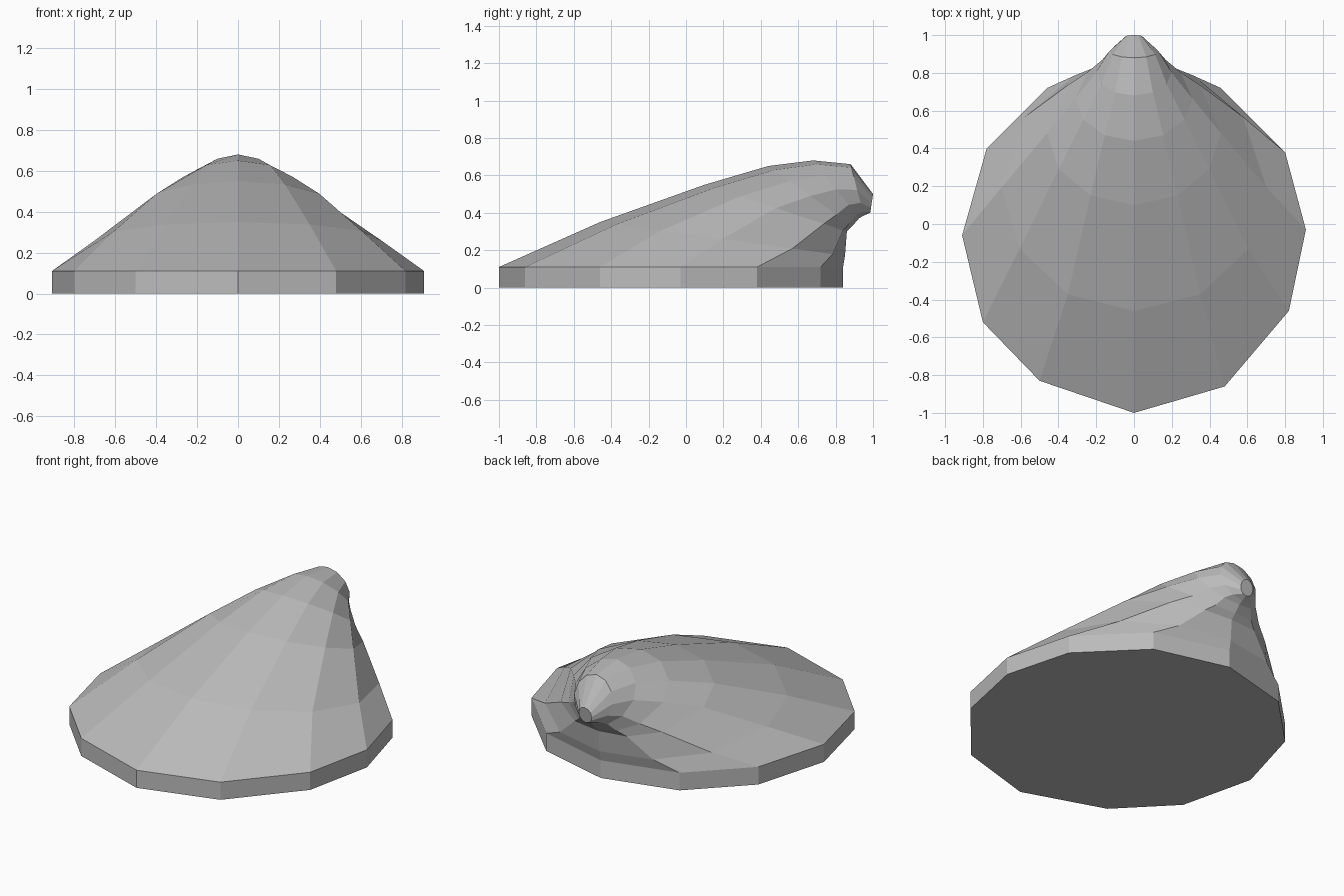
import bpy, bmesh, math

cube = bpy.data.objects.get("Cube")
if cube:
    bpy.data.objects.remove(cube, do_unlink=True)

SIDES = 12

# Single grey material
grey = bpy.data.materials.new("stone_grey")
grey.use_nodes = True
colour = (0.5, 0.5, 0.5, 1)
grey.diffuse_color = colour
grey.node_tree.nodes["Principled BSDF"].inputs["Base Color"].default_value = colour

# Slightly uneven base outline, starting at the front
outline = [(0, -1), (.48, -.86), (.82, -.46), (.91, -.03), (.8, .38), (.46, .72),
           (0, .84), (-.46, .72), (-.78, .4), (-.91, -.06), (-.8, -.52), (-.5, -.83)]

# Leaning rings: upper front (y, z), lower back (y, z), half width, pinch at the back
rings = [
    ((-.46, .35), (.85, .17), .7, .4),
    ((.10, .55), (.86, .30), .46, 1),
    ((.44, .65), (.89, .33), .31, .7),
    ((.68, .68), (.925, .37), .2, .2),
    ((.88, .66), (.95, .385), .13, 0),
    ((1, .5), (.985, .40), .045, 0),
]


def ring_points(front, back, width, pinch):
    points = []
    for i in range(SIDES):
        a = math.tau * i / SIDES
        rear = max(0, -math.cos(a)) * pinch
        t = (1 - math.cos(a)) / 2
        t += .7 * rear * (1 - t)
        x = width * math.sin(a) * (1 - .25 * rear)
        points.append((x, front[0] + t * (back[0] - front[0]),
                       front[1] + t * (back[1] - front[1])))
    return points


# Loft the slab edge, the leaning cone and the snubbed tip
layers = [[(x, y, z) for x, y in outline] for z in (0, .11)]
layers += [ring_points(*r) for r in rings]

bm = bmesh.new()
loops = [[bm.verts.new(p) for p in layer] for layer in layers]
for low, high in zip(loops, loops[1:]):
    for i in range(SIDES):
        j = (i + 1) % SIDES
        bm.faces.new((low[i], low[j], high[j], high[i]))
bm.faces.new(loops[0][::-1])
bm.faces.new(loops[-1])
bmesh.ops.recalc_face_normals(bm, faces=bm.faces)

mesh = bpy.data.meshes.new("leaning_cone")
bm.to_mesh(mesh)
bm.free()
mesh.materials.append(grey)
cone = bpy.data.objects.new("leaning_cone", mesh)
bpy.context.collection.objects.link(cone)
